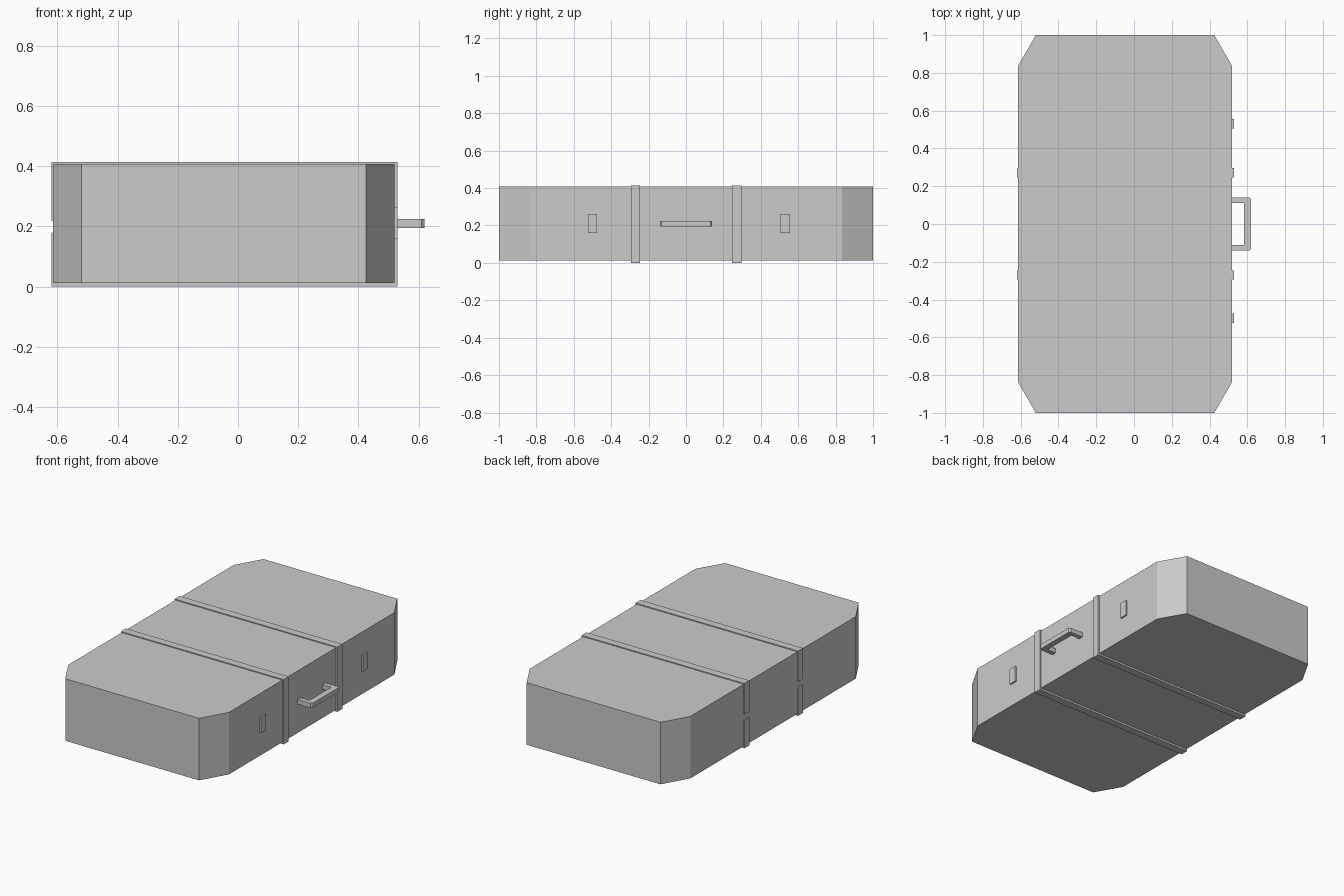
import bpy, bmesh
from mathutils import Vector

if "Cube" in bpy.data.objects:
    bpy.data.objects.remove(bpy.data.objects["Cube"])


def prism(name, pts, to3d, depth):
    """Extrude a closed 2D outline; to3d places its points in space."""
    bm = bmesh.new()
    face = bm.faces.new([bm.verts.new(to3d(*p)) for p in pts])
    ext = bmesh.ops.extrude_face_region(bm, geom=[face])
    verts = [g for g in ext["geom"] if isinstance(g, bmesh.types.BMVert)]
    bmesh.ops.translate(bm, verts=verts, vec=Vector(depth))
    bmesh.ops.recalc_face_normals(bm, faces=bm.faces)
    mesh = bpy.data.meshes.new(name)
    bm.to_mesh(mesh)
    bm.free()
    obj = bpy.data.objects.new(name, mesh)
    bpy.context.collection.objects.link(obj)
    return obj


BACK, FRONT = -0.615, 0.52      # case sides in x
LOW, HIGH = 0.012, 0.408        # case bottom and top
CX, CY = 0.095, 0.165           # corner cuts

# Case body with cut corners
outline = [(BACK + CX, -1), (FRONT - CX, -1), (FRONT, -1 + CY), (FRONT, 1 - CY),
           (FRONT - CX, 1), (BACK + CX, 1), (BACK, 1 - CY), (BACK, -1 + CY)]
prism("case_body", outline, lambda x, y: (x, y, LOW), (0, 0, HIGH - LOW))

# Straps wrapped round the case, open on the hinge side
o_back, o_front, o_low, o_high = -0.62, 0.529, 0.003, 0.417
gap_low, gap_high = 0.18, 0.22
strap = [(o_back, gap_low), (o_back, o_low), (o_front, o_low), (o_front, o_high),
         (o_back, o_high), (o_back, gap_high), (BACK, gap_high), (BACK, HIGH),
         (FRONT, HIGH), (FRONT, LOW), (BACK, LOW), (BACK, gap_low)]
strap = [(x, z - 0.003) for x, z in strap[:6]] + strap[6:]
for side, y in (("left", -0.295), ("right", 0.247)):
    prism("strap_" + side, strap, lambda x, z: (x, y, z), (0, 0.05, 0))

# Latches
for side, y in (("left", -0.525), ("right", 0.505)):
    plate = [(y, 0.16), (y + 0.05, 0.16), (y + 0.05, 0.262), (y, 0.262)]
    prism("latch_" + side, plate, lambda a, z: (FRONT - 0.005, a, z), (0.015, 0, 0))

# Carry handle: bracket with trimmed outer corners
half = [(FRONT, 0.11), (0.582, 0.11)]
outer = [(0.61, 0.14), (FRONT, 0.14)]
right = [(FRONT, 0.14), (0.61, 0.14), (0.62, 0.13)]
handle = (right + [(x, -y) for x, y in reversed(right)]
          + [(x, -y) for x, y in half] + [(x, y) for x, y in reversed(half)])
prism("handle", handle, lambda x, y: (x, y, 0.195), (0, 0, 0.03))
